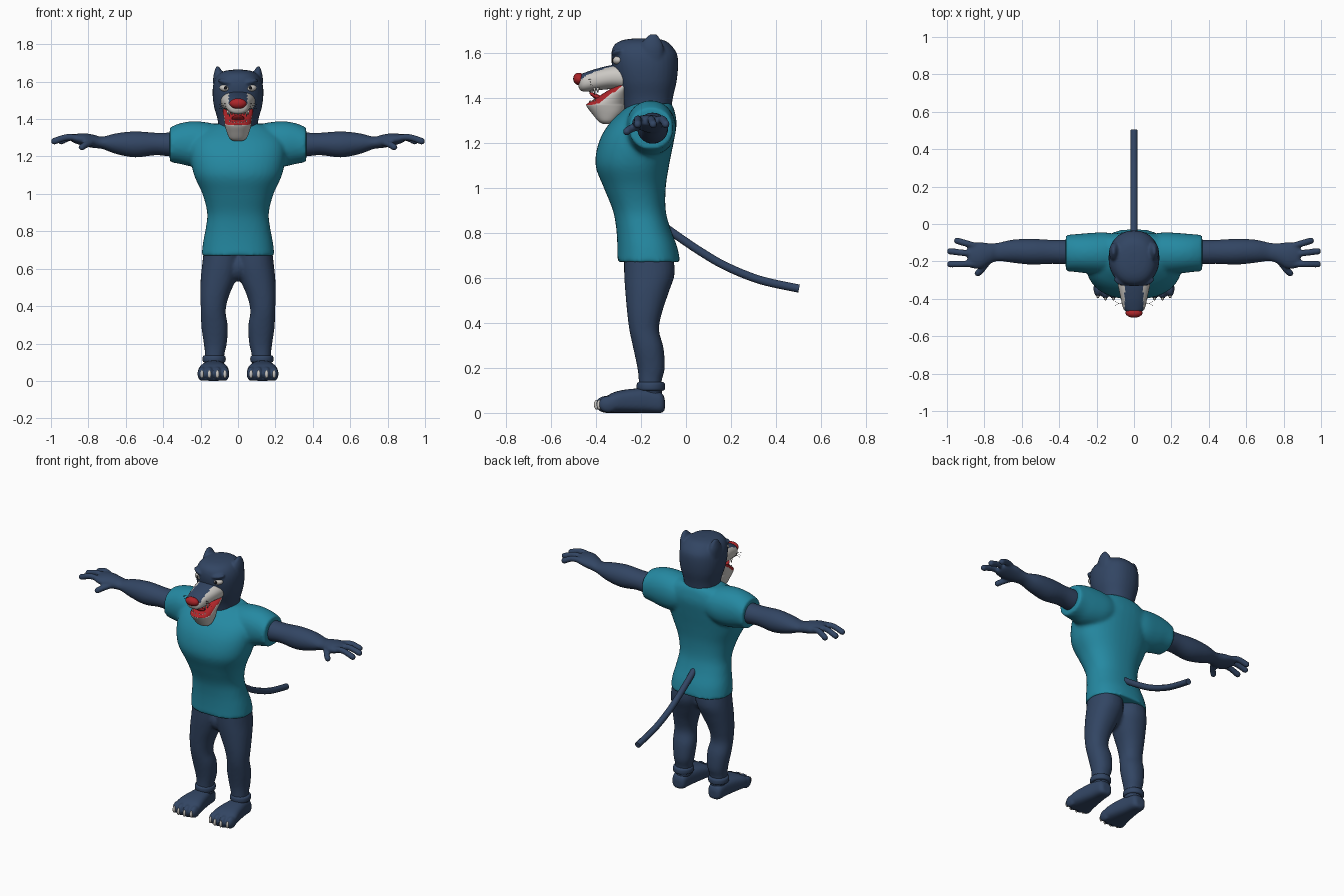
import bpy, bmesh, math
from mathutils import Vector, Matrix

if "Cube" in bpy.data.objects:
    bpy.data.objects.remove(bpy.data.objects["Cube"])


def material(name, rgb):
    m = bpy.data.materials.new(name)
    m.use_nodes = True
    m.diffuse_color = (*rgb, 1)
    bsdf = next(n for n in m.node_tree.nodes if n.type == 'BSDF_PRINCIPLED')
    bsdf.inputs["Base Color"].default_value = (*rgb, 1)
    return m


NAVY = material("navy fur", (.032, .06, .125))
TEAL = material("teal cloth", (.018, .25, .36))
PALE = material("pale grey", (.6, .58, .55))
RED = material("red", (.42, .018, .022))
BLACK = material("black", (.01, .01, .012))


def spline(rows, steps=4):
    """Smooth in-between rows through the given ones."""
    rows = [Vector(r) for r in rows]
    out = []
    for i in range(len(rows) - 1):
        a, b = rows[max(i - 1, 0)], rows[i]
        c, d = rows[i + 1], rows[min(i + 2, len(rows) - 1)]
        for k in range(steps):
            t = k / steps
            out.append(b + (c - a) * (t / 2) + (a * 2 - b * 5 + c * 4 - d) * (t * t / 2)
                       + (b * 3 - a - c * 3 + d) * (t ** 3 / 2))
    return out + [rows[-1]]


def loft(bm, axis, rows, power=2.0, seg=28):
    """Rounded sections along an axis; each row is position, low/high, low/high."""
    order = {'x': (2, 0, 1), 'y': (0, 2, 1), 'z': (0, 1, 2)}[axis]
    rings = []
    for t, a0, a1, b0, b1 in spline(rows):
        ring = []
        for i in range(seg):
            ang = math.tau * i / seg
            c, s = math.cos(ang), math.sin(ang)
            u = math.copysign(abs(c) ** (2 / power), c)
            v = math.copysign(abs(s) ** (2 / power), s)
            p = ((a0 + a1 + (a1 - a0) * u) / 2, (b0 + b1 + (b1 - b0) * v) / 2, t)
            ring.append(bm.verts.new([p[order[n]] for n in range(3)]))
        rings.append(ring)
    for lo, hi in zip(rings, rings[1:]):
        for i in range(seg):
            j = (i + 1) % seg
            bm.faces.new((lo[i], lo[j], hi[j], hi[i]))
    bm.faces.new(rings[0])
    bm.faces.new(rings[-1])


def sym(rows):
    """Rows with a half width instead of low/high x."""
    return [(t, -w, w, lo, hi) for t, w, lo, hi in rows]


def blob(bm, centre, radii, tilt=(0, 0, 0), seg=16):
    rot = Matrix.Rotation(tilt[2], 4, 'Z') @ Matrix.Rotation(tilt[1], 4, 'Y') @ Matrix.Rotation(tilt[0], 4, 'X')
    m = Matrix.Translation(centre) @ rot @ Matrix.Diagonal((*radii, 1))
    bmesh.ops.create_uvsphere(bm, u_segments=seg, v_segments=seg // 2 + 2, radius=1, matrix=m)


def finger(bm, points, r):
    for p in spline(points, 5):
        blob(bm, p, (r, r, r), seg=12)


def finish(bm, name, mats, mirror=False, voxel=0, rule=None):
    bmesh.ops.recalc_face_normals(bm, faces=bm.faces)
    bm.normal_update()
    for f in bm.faces:
        f.smooth = True
        if rule:
            f.material_index = rule(f.calc_center_median(), f.normal)
    me = bpy.data.meshes.new(name)
    bm.to_mesh(me)
    bm.free()
    for m in mats:
        me.materials.append(m)
    ob = bpy.data.objects.new(name, me)
    bpy.context.collection.objects.link(ob)
    if mirror:
        mod = ob.modifiers.new("mirror", 'MIRROR')
        mod.use_mirror_merge = False
    if voxel:
        mod = ob.modifiers.new("blend", 'REMESH')
        mod.mode, mod.voxel_size, mod.use_smooth_shade = 'VOXEL', voxel, True
        mod = ob.modifiers.new("soften", 'SMOOTH')
        mod.factor, mod.iterations = .5, 5
    return ob


def tube(name, mat, points, r):
    cu = bpy.data.curves.new(name, 'CURVE')
    cu.dimensions, cu.bevel_depth, cu.use_fill_caps = '3D', r, True
    cu.bevel_resolution = 3
    sp = cu.splines.new('POLY')
    pts = spline(points, 6)
    sp.points.add(len(pts) - 1)
    for p, q in zip(sp.points, pts):
        p.co = (*q, 1)
    sp.use_smooth = True
    cu.materials.append(mat)
    bpy.context.collection.objects.link(bpy.data.objects.new(name, cu))


# Shirt: torso with sleeves blended in
bm = bmesh.new()
loft(bm, 'z', sym([(.67, .195, -.305, -.025), (.74, .187, -.305, -.04), (.82, .172, -.31, -.07),
                   (.9, .165, -.325, -.09), (1, .19, -.365, -.09), (1.1, .235, -.402, -.075),
                   (1.2, .255, -.388, -.055), (1.28, .25, -.345, -.042), (1.34, .2, -.285, -.05),
                   (1.375, .13, -.24, -.065)]), 2.3, 40)
for s in (-1, 1):
    loft(bm, 'x', [(s * x, *r) for x, *r in [
        (.06, -.23, -.06, 1.2, 1.355), (.15, -.265, -.045, 1.15, 1.38), (.24, -.265, -.048, 1.145, 1.388),
        (.31, -.257, -.054, 1.16, 1.378), (.365, -.252, -.058, 1.17, 1.355)]], 2.1)
finish(bm, "shirt", [TEAL], voxel=.011)

# Legs and hips
bm = bmesh.new()
loft(bm, 'z', [(.08, .075, .175, -.21, -.105), (.14, .073, .176, -.21, -.108), (.2, .06, .183, -.216, -.094),
               (.29, .054, .196, -.235, -.1), (.37, .066, .198, -.252, -.12), (.45, .05, .202, -.262, -.105),
               (.54, .012, .2, -.27, -.075), (.62, -.01, .192, -.275, -.05), (.72, -.01, .18, -.275, -.06)], 2.2)
blob(bm, (0, -.18, .61), (.06, .08, .08))
finish(bm, "legs", [NAVY], True, .009)

bm = bmesh.new()
loft(bm, 'z', [(.098, .08, .175, -.205, -.105), (.104, .067, .188, -.218, -.094),
               (.13, .067, .188, -.218, -.094), (.138, .08, .175, -.205, -.105)])
finish(bm, "ankle_cuffs", [NAVY], True)

# Feet with toes and claws
bm = bmesh.new()
loft(bm, 'y', [(-.094, .105, .155, .015, .06), (-.11, .085, .175, 0, .09), (-.17, .075, .185, 0, .108),
               (-.25, .06, .2, 0, .106), (-.32, .048, .214, 0, .092), (-.365, .055, .21, 0, .065)], 2.8)
toes = (.07, .11, .153, .193)
for i, x in enumerate(toes):
    blob(bm, (x, -.345 - .012 * (i in (1, 2)), .038), (.024, .045, .038))
finish(bm, "feet", [NAVY], True, .006)

bm = bmesh.new()
for i, x in enumerate(toes):
    blob(bm, (x, -.385 - .012 * (i in (1, 2)), .036), (.009, .012, .022), seg=10)
finish(bm, "toe_claws", [PALE], True)

# Arms and hands
bm = bmesh.new()
loft(bm, 'x', [(.28, -.21, -.09, 1.2, 1.33), (.36, -.215, -.085, 1.2, 1.328), (.44, -.213, -.085, 1.207, 1.327),
               (.55, -.217, -.079, 1.195, 1.334), (.65, -.207, -.084, 1.213, 1.324),
               (.725, -.198, -.1, 1.24, 1.306), (.77, -.213, -.103, 1.245, 1.316),
               (.82, -.238, -.098, 1.255, 1.324), (.87, -.235, -.103, 1.27, 1.32), (.89, -.21, -.12, 1.28, 1.31)])
for base, tip, end in ((-.12, -.09, .945), (-.163, -.146, .982), (-.213, -.215, .982)):
    finger(bm, [(.84, base, 1.295), ((.84 + end) / 2, (base + tip) / 2, 1.303), (end, tip, 1.282)], .0185)
finger(bm, [(.78, -.2, 1.275), (.815, -.245, 1.262), (.835, -.263, 1.25)], .018)
finish(bm, "arms", [NAVY], True, .006)

# Head with neck, brows and ears
bm = bmesh.new()
loft(bm, 'z', sym([(1.26, .115, -.25, -.07), (1.34, .105, -.27, -.066), (1.4, .11, -.285, -.058),
                   (1.47, .129, -.31, -.042), (1.54, .136, -.328, -.035), (1.595, .13, -.332, -.04),
                   (1.635, .108, -.318, -.068), (1.656, .075, -.28, -.1), (1.664, .03, -.22, -.15)]), 2.2, 36)
for s in (-1, 1):
    blob(bm, (s * .066, -.305, 1.6), (.045, .025, .014), (0, -s * .2, s * .3))
    lo_hi = [(1.57, .07, .132, -.205, -.1), (1.62, .072, .133, -.203, -.098),
             (1.655, .085, .126, -.188, -.11), (1.682, .102, .117, -.16, -.13)]
    loft(bm, 'z', [(z, s * a, s * b, c, d) for z, a, b, c, d in lo_hi])
finish(bm, "head", [NAVY], voxel=.007)

# Eyes with pupils
bm = bmesh.new()
blob(bm, (.07, -.303, 1.566), (.03, .022, .019), (0, -.1, .4))
finish(bm, "eyes", [PALE], True)
bm = bmesh.new()
blob(bm, (.066, -.325, 1.567), (.009, .004, .01), seg=12)
finish(bm, "pupils", [BLACK], True)

# Muzzle: dark bridge over pale cheeks
bm = bmesh.new()
loft(bm, 'y', sym([(-.26, .095, 1.43, 1.555), (-.33, .085, 1.438, 1.545), (-.4, .07, 1.432, 1.528),
                   (-.445, .06, 1.427, 1.513), (-.468, .045, 1.432, 1.503), (-.478, .02, 1.45, 1.49)]), 2.3, 44)
finish(bm, "muzzle", [PALE, NAVY], rule=lambda c, n: int(n.z > .3 and abs(c.x) < .05))

bm = bmesh.new()
blob(bm, (0, -.475, 1.483), (.046, .026, .028), (.3, 0, 0))
finish(bm, "nose", [RED])

# Lower jaw with red lip rim, tongue and teeth
bm = bmesh.new()
loft(bm, 'z', sym([(1.284, .025, -.37, -.33), (1.296, .045, -.39, -.31), (1.33, .06, -.418, -.28),
                   (1.362, .07, -.442, -.27), (1.374, .072, -.438, -.27), (1.4, .075, -.398, -.26),
                   (1.43, .08, -.35, -.25), (1.455, .08, -.31, -.24)]), 2.2, 36)
finish(bm, "lower_jaw", [PALE, RED], rule=lambda c, n: int(c.z > 1.366 and n.z > .25))

bm = bmesh.new()
blob(bm, (0, -.385, 1.398), (.035, .05, .012), (-.5, 0, 0))
finish(bm, "tongue", [RED])

bm = bmesh.new()
for i in range(-4, 5):
    a = i * .3
    x, y = .058 * math.sin(a), -.372 - .055 * math.cos(a)
    h = .02 if abs(i) == 3 else .011
    for z, flip in ((1.376, 0), (1.434, math.pi)):
        m = Matrix.Translation((x, y, z)) @ Matrix.Rotation(flip, 4, 'X')
        bmesh.ops.create_cone(bm, cap_ends=True, segments=8, radius1=.008, radius2=.002, depth=h * 2, matrix=m)
finish(bm, "teeth", [PALE])

# Whiskers and tail
for s in (-1, 1):
    for k in range(3):
        z = 1.455 + .012 * k
        tube("whisker", BLACK, [(s * .055, -.42, z), (s * .08, -.425, z + .004), (s * .1, -.415 - .01 * k, z)], .0008)
tube("tail", NAVY, [(0, -.1, .83), (0, -.03, .78), (0, .07, .713), (0, .18, .65), (0, .33, .59), (0, .502, .552)], .019)
